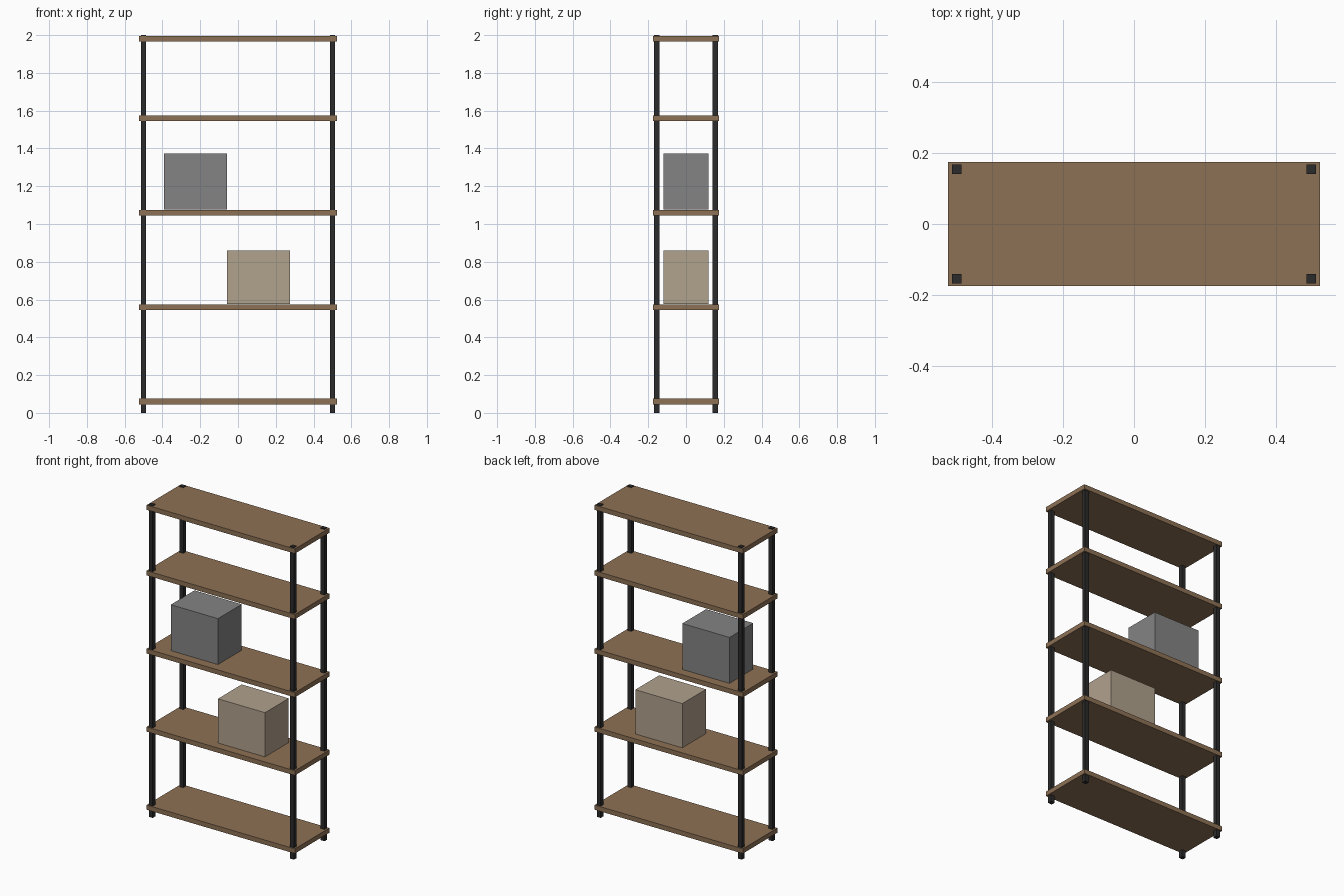
import bpy

if "Cube" in bpy.data.objects:
    bpy.data.objects.remove(bpy.data.objects["Cube"])


def material(name, rgb):
    m = bpy.data.materials.new(name)
    m.diffuse_color = (*rgb, 1.0)
    m.use_nodes = True
    m.node_tree.nodes["Principled BSDF"].inputs["Base Color"].default_value = m.diffuse_color
    return m


def box(name, low, high, mat):
    """Axis-aligned box between two corners."""
    bpy.ops.mesh.primitive_cube_add(size=1)
    ob = bpy.context.object
    ob.name = name
    ob.location = [(a + b) / 2 for a, b in zip(low, high)]
    ob.scale = [b - a for a, b in zip(low, high)]
    bpy.ops.object.transform_apply(location=True, rotation=False, scale=True)
    ob.data.materials.append(mat)
    return ob


wood = material("brown_wood", (0.27, 0.165, 0.09))
metal = material("black_metal", (0.024, 0.024, 0.025))
grey = material("grey_box", (0.23, 0.23, 0.23))
tan = material("tan_box", (0.44, 0.36, 0.27))

# Shelf boards
for i, z in enumerate((0.06, 0.56, 1.06, 1.56, 1.98)):
    box(f"shelf_{i + 1}", (-0.525, -0.175, z - 0.015), (0.525, 0.175, z + 0.015), wood)

# Square corner posts, just proud of the top board
for sx, side in ((-1, "left"), (1, "right")):
    for sy, end in ((-1, "front"), (1, "back")):
        x, y, r = sx * 0.5, sy * 0.155, 0.0135
        box(f"post_{end}_{side}", (x - r, y - r, 0), (x + r, y + r, 2.0), metal)

# Storage boxes standing on the shelves
box("storage_box_grey", (-0.392, -0.12, 1.078), (-0.058, 0.12, 1.372), grey)
box("storage_box_tan", (-0.058, -0.12, 0.576), (0.275, 0.12, 0.859), tan)
